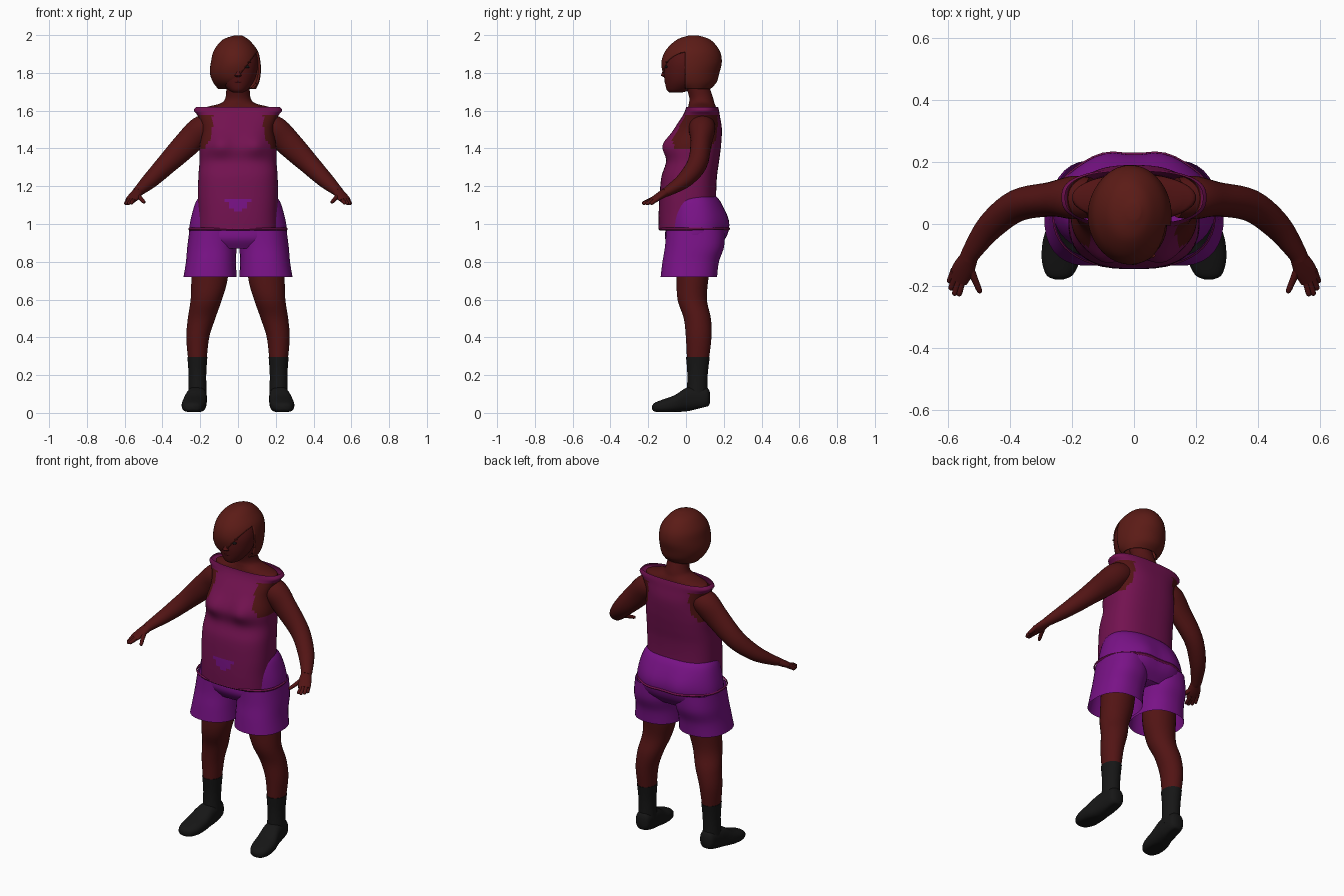
import bpy, bmesh, math
from mathutils import Vector

cube = bpy.data.objects.get("Cube")
if cube:
    bpy.data.objects.remove(cube, do_unlink=True)


def material(name, r, g, b):
    m = bpy.data.materials.new(name)
    m.use_nodes = True
    m.diffuse_color = (r, g, b, 1)
    m.node_tree.nodes["Principled BSDF"].inputs["Base Color"].default_value = (r, g, b, 1)
    return m


SKIN = material("dark red skin", .085, .007, .007)
HAIR = material("auburn hair", .105, .011, .008)
SHIRT = material("plum shirt", .17, .006, .08)
SHORTS = material("purple shorts", .19, .006, .24)
BLACK = material("black footwear", .008, .008, .008)
LIPS = material("dark lips", .045, .003, .004)
X, Y, Z = Vector((1, 0, 0)), Vector((0, 1, 0)), Vector((0, 0, 1))
parts = []


def spline(rings, steps):
    """Smoothly interpolate ring parameters."""
    out = []
    for i in range(len(rings) - 1):
        p0, p1, p2 = rings[max(i - 1, 0)], rings[i], rings[i + 1]
        p3 = rings[min(i + 2, len(rings) - 1)]
        for k in range(steps):
            t = k / steps
            out.append([.5 * (2 * b + (c - a) * t + (2 * a - 5 * b + 4 * c - d) * t * t
                              + (3 * b - a - 3 * c + d) * t ** 3)
                        for a, b, c, d in zip(p0, p1, p2, p3)])
    return out + [list(rings[-1])]


def loft(name, rings, mats, frame="z", side=1, n=2, sides=32, steps=5, caps=True, shape=None, rule=None):
    """Skin rings of (x, y, z, radius u, radius v); n squares off the section."""
    rings = spline(rings, steps)
    centres = [Vector(r[:3]) for r in rings]
    bm = bmesh.new()
    loops = []
    for i, r in enumerate(rings):
        u, v = X, (Y if frame == "z" else Z)
        if frame == "path":
            t = (centres[min(i + 1, len(rings) - 1)] - centres[max(i - 1, 0)]).normalized()
            u = t.cross(Z).normalized()
            v = u.cross(t)
        loop = []
        for k in range(sides):
            a = 2 * math.pi * (k + .5) / sides
            c, s = math.cos(a), math.sin(a)
            p = centres[i] + u * r[3] * math.copysign(abs(c) ** (2 / n), c) \
                + v * r[4] * math.copysign(abs(s) ** (2 / n), s)
            if shape:
                p = shape(p)
            loop.append(bm.verts.new((p.x * side, p.y, p.z)))
        loops.append(loop)
    for a, b in zip(loops, loops[1:]):
        for k in range(sides):
            j = (k + 1) % sides
            bm.faces.new((a[k], a[j], b[j], b[k]))
    if caps:
        bm.faces.new(loops[0])
        bm.faces.new(loops[-1])
    bmesh.ops.recalc_face_normals(bm, faces=bm.faces)
    if rule:
        for f in bm.faces:
            f.material_index = rule(f.calc_center_median())
    return finish(name, bm, mats)


def finish(name, bm, mats):
    me = bpy.data.meshes.new(name)
    bm.to_mesh(me)
    bm.free()
    for m in mats:
        me.materials.append(m)
    ob = bpy.data.objects.new(name, me)
    bpy.context.collection.objects.link(ob)
    parts.append(ob)
    return ob


def ellipsoid(name, centre, radii, mat):
    bm = bmesh.new()
    bmesh.ops.create_uvsphere(bm, u_segments=24, v_segments=16, radius=1)
    for v in bm.verts:
        v.co = Vector(centre) + Vector(a * b for a, b in zip(v.co, radii))
    return finish(name, bm, [mat])


def bump(p, x, z, width):
    return math.exp(-((abs(p.x) - x) ** 2 + (p.z - z) ** 2) / width ** 2)


# Shirt with bust, bare armholes and a small front patch
def bust(p):
    if p.y < .03:
        p.y -= .028 * bump(p, .095, 1.42, .06)
    return p


def shirt_rule(c):
    if abs(c.x) > .135 + max(0, 1.47 - c.z) * .6 and 1.4 < c.z < 1.58:
        return 1
    if c.y < 0 and 1.07 < c.z < 1.14 and abs(c.x) < .03 + (c.z - 1.07) * .6:
        return 2
    return 0


loft("shirt", [(0, .012, .97, .212, .157), (0, .01, 1.05, .21, .155), (0, .01, 1.15, .212, .15),
               (0, .017, 1.25, .21, .147), (0, .035, 1.33, .204, .14), (0, .04, 1.41, .203, .145),
               (0, .063, 1.5, .19, .127), (0, .08, 1.57, .212, .1), (0, .085, 1.6, .234, .09),
               (0, .085, 1.62, .222, .085)],
     [SHIRT, SKIN, SHORTS], n=2.6, sides=64, steps=6, caps=False, shape=bust, rule=shirt_rule)


# Seat of the shorts, and the shirt hem lying over it
def buttocks(p):
    if p.y > .08:
        p.y += .022 * bump(p, .09, 1.0, .09)
    return p


loft("shorts_seat", [(0, .04, .87, .2, .12), (0, .045, .92, .255, .155), (0, .052, .98, .258, .16),
                     (0, .05, 1.05, .245, .155), (0, .045, 1.12, .222, .135), (0, .04, 1.16, .19, .105)],
     [SHORTS], n=2.3, sides=48, shape=buttocks)
loft("shirt_hem", [(0, .036, .966, .258, .176), (0, .036, .974, .264, .182), (0, .036, .982, .258, .176)],
     [SHIRT], n=2.4, sides=48, steps=2, caps=False, shape=buttocks)

# Neck and shoulders
loft("neck", [(0, .085, 1.56, .19, .08), (0, .085, 1.605, .2, .077), (0, .085, 1.62, .165, .074),
              (0, .083, 1.64, .09, .068), (0, .08, 1.67, .066, .063), (0, .06, 1.73, .062, .062),
              (0, .04, 1.78, .06, .06)], [SKIN])

# Head
loft("head", [(0, -.055, 1.695, .025, .03), (0, -.042, 1.71, .05, .06), (0, -.022, 1.75, .082, .09),
              (0, -.01, 1.8, .1, .108), (0, 0, 1.86, .106, .115), (0, .01, 1.92, .09, .1),
              (0, .02, 1.96, .05, .06)], [SKIN])
loft("nose", [(0, -.1, 1.775, .008, .006), (0, -.112, 1.785, .019, .02), (0, -.111, 1.8, .013, .016),
              (0, -.108, 1.845, .008, .008)], [SKIN], sides=16)
ellipsoid("lips", (0, -.1, 1.752, ), (.027, .014, .009), LIPS)
for s, label in ((1, "left"), (-1, "right")):
    ellipsoid(label + "_eye", (s * .043, -.102, 1.832), (.018, .009, .008), BLACK)
    ellipsoid(label + "_eyebrow", (s * .045, -.102, 1.857), (.024, .009, .004), HAIR)

# Bobbed hair, cut open along a diagonal fringe
hair = loft("hair", [(0, .04, 1.998, .02, .025), (-.012, .04, 1.975, .07, .09), (-.012, .035, 1.92, .115, .142),
                     (-.012, .03, 1.86, .131, .16), (-.014, .027, 1.8, .135, .15), (-.01, .032, 1.75, .122, .13),
                     (-.005, .045, 1.715, .1, .085)], [HAIR], sides=48)
bm = bmesh.new()
bm.from_mesh(hair.data)
fringe = Vector((.1, -.1, 1.91))
normal = Vector((1.35, 0, -1)).normalized()
side_edge = Vector((0, -.005, 1.8))
bottom = [f for f in bm.faces if len(f.verts) > 4 and f.calc_center_median().z < 1.75]
bmesh.ops.delete(bm, geom=bottom, context="FACES_ONLY")
for co, no in ((fringe, normal), (side_edge, Y)):
    bmesh.ops.bisect_plane(bm, geom=bm.verts[:] + bm.edges[:] + bm.faces[:], plane_co=co, plane_no=no)
window = [f for f in bm.faces if (f.calc_center_median() - fringe).dot(normal) > 0
          and f.calc_center_median().y < side_edge.y]
bmesh.ops.delete(bm, geom=window, context="FACES")
bm.to_mesh(hair.data)
bm.free()
shell = hair.modifiers.new("thickness", "SOLIDIFY")
shell.thickness = .012
shell.offset = -1

# Limbs
for s, label in ((1, "left"), (-1, "right")):
    loft(label + "_arm", [(.14, .085, 1.525, .065, .06), (.195, .085, 1.5, .07, .072), (.265, .08, 1.43, .056, .07),
                          (.375, .06, 1.32, .052, .056), (.46, -.005, 1.235, .045, .043),
                          (.52, -.085, 1.18, .032, .028), (.535, -.115, 1.165, .028, .023)],
         [SKIN], "path", s, sides=24)
    loft(label + "_palm", [(.53, -.105, 1.17, .028, .023), (.55, -.145, 1.145, .036, .019),
                           (.568, -.182, 1.124, .032, .013)], [SKIN], "path", s, sides=20)
    fingers = [("thumb", (.53, -.14, 1.15), (.495, -.222, 1.113)), ("index", (.55, -.165, 1.13), (.565, -.232, 1.11)),
               ("middle", (.56, -.168, 1.13), (.58, -.23, 1.107)), ("ring", (.572, -.165, 1.13), (.592, -.212, 1.105)),
               ("little", (.578, -.15, 1.135), (.597, -.188, 1.105))]
    for finger, a, b in fingers:
        a, b = Vector(a), Vector(b)
        loft(f"{label}_{finger}_finger", [(*a.lerp(b, t), r, r) for t, r in ((0, .014), (.5, .011), (.9, .009), (1, .004))],
             [SKIN], "path", s, sides=12, steps=3)
    loft(label + "_shorts_leg", [(.13, .05, .97, .127, .155), (.138, .045, .88, .131, .157),
                                 (.143, .025, .8, .133, .15), (.148, .015, .72, .141, .15)],
         [SHORTS], "z", s, n=2.3, caps=False)
    loft(label + "_leg", [(.14, .05, .95, .1, .1), (.15, .035, .72, .097, .085), (.168, .033, .6, .083, .078),
                          (.193, .06, .5, .073, .072), (.213, .067, .4, .061, .068), (.215, .063, .28, .049, .058)],
         [SKIN], "z", s)
    loft(label + "_sock", [(.215, .063, .295, .053, .063), (.215, .061, .2, .047, .054),
                           (.215, .058, .08, .05, .055)], [BLACK], "z", s)
    loft(label + "_shoe", [(.215, .126, .08, .02, .03), (.215, .11, .082, .043, .052), (.217, .05, .077, .052, .063),
                           (.222, 0, .07, .057, .062), (.231, -.06, .048, .064, .046), (.236, -.12, .036, .061, .036),
                           (.24, -.165, .03, .042, .024), (.241, -.179, .028, .012, .01)], [BLACK], "y", s, n=2.5,
         shape=lambda p: Vector((p.x, p.y, max(p.z, .006 + max(0, p.y) * .25))))

# Smooth shading with crisp edges
for ob in bpy.context.selected_objects:
    ob.select_set(False)
for ob in parts:
    ob.select_set(True)
bpy.context.view_layer.objects.active = parts[0]
bpy.ops.object.shade_smooth_by_angle(angle=math.radians(45))
